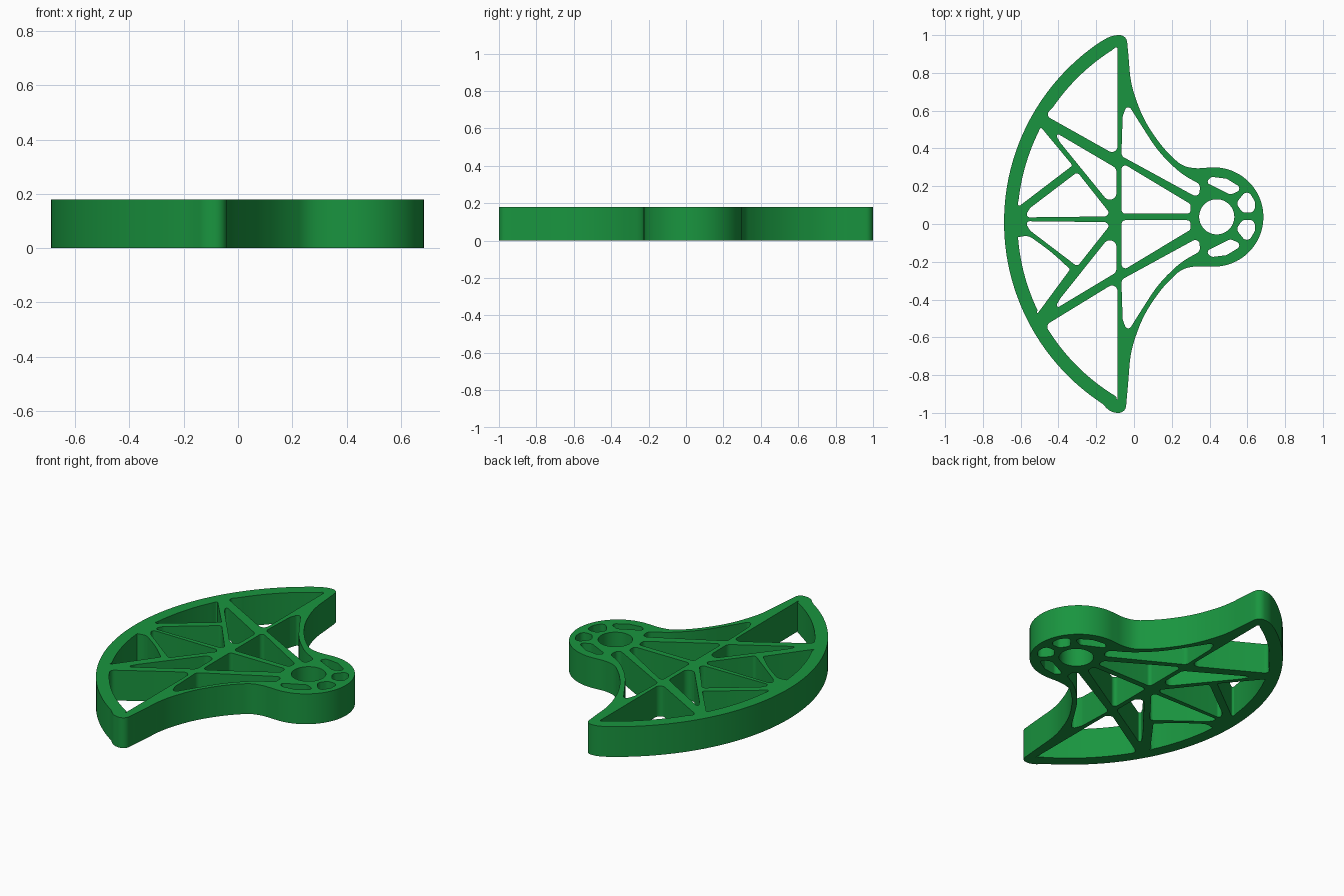
import bpy, math
from mathutils import Vector

if "Cube" in bpy.data.objects:
    bpy.data.objects.remove(bpy.data.objects["Cube"])

HEIGHT = 0.18
RIM_X, RIM_Y = 0.46, 0.01  # centre of the big outer arc
R_OUT, R_IN = 1.148, 1.077
SOFT = 9                   # radius so large that the corner becomes a flowing curve


def rim(r, y0, y1, n=24):
    """Points along the big arc between two heights."""
    a0, a1 = (math.asin((y - RIM_Y) / r) for y in (y0, y1))
    angs = [a0 + (a1 - a0) * i / n for i in range(n + 1)]
    return [(RIM_X - r * math.cos(a), RIM_Y + r * math.sin(a), 0) for a in angs]


def circle(cx, cy, r, a0, a1, n):
    angs = [math.radians(a0 + (a1 - a0) * i / n) for i in range(n + 1)]
    return [(cx + r * math.cos(a), cy + r * math.sin(a), 0) for a in angs]


def with_radius(points, r):
    return [(x, y, r) for x, y in points]


def flip(points, shift, scale=1):
    """Mirror points to the lower half."""
    return [(x, shift - scale * y) for x, y in points]


def rounded(corners, n=8):
    """Polygon of (x, y, fillet radius) corners, each rounded with a tangent arc."""
    out = []
    for i, (x, y, r) in enumerate(corners):
        p = Vector((x, y))
        u = Vector(corners[i - 1][:2]) - p
        v = Vector(corners[(i + 1) % len(corners)][:2]) - p
        lim = 0.49 * min(u.length, v.length)
        u.normalize()
        v.normalize()
        half = u.angle(v) / 2
        if r == 0 or half > 1.565:
            out.append(p)
            continue
        t = min(r / math.tan(half), lim)
        c = p + (u + v).normalized() * (t / math.cos(half))
        s, e = p + u * t - c, p + v * t - c
        a = math.atan2(s.y, s.x)
        d = (math.atan2(e.y, e.x) - a + math.pi) % (2 * math.pi) - math.pi
        for k in range(n + 1):
            b = a + d * k / n
            out.append(c + s.length * Vector((math.cos(b), math.sin(b))))
    return out


loops = []


def pocket(corners, r, curve=(), arc=None):
    """Pocket from filleted corners, an optional flowing side and an optional rim side."""
    loops.append(with_radius(corners, r) + with_radius(curve, SOFT)
                 + (rim(R_IN, *arc) if arc else []))


def pocket_pair(corners, r, shift, scale=1, curve=(), arc=None):
    pocket(corners, r, curve, arc)
    low_arc = [shift - scale * y for y in arc] if arc else None
    pocket(flip(corners, shift, scale), r, flip(curve, shift, scale), low_arc)


# Outer silhouette: rim, upper tip, concave side, hub, mirrored side, lower tip
side = [(-0.03, 0.90), (-0.018, 0.74), (0.05, 0.55), (0.155, 0.40), (0.25, 0.31), (0.32, 0.293)]
loops.append(
    rim(R_OUT, -0.95, 0.965, 64)
    + with_radius([(-0.115, 1), (-0.04, 1)] + side, SOFT)
    + circle(0.422, 0.037, 0.263, 93, -93, 48)
    + with_radius(flip(side, 0.07)[::-1] + [(-0.045, -1), (-0.12, -1)], SOFT))

# Long pockets behind the rim
pocket_pair([(-0.087, 0.945), (-0.087, 0.36), (-0.47, 0.575)], 0.03, 0.09, 1.09, arc=(0.62, 0.92))
# Rim pockets between the diagonal struts, the lower one bowed
pocket([(-0.495, 0.515), (-0.325, 0.31), (-0.62, 0.085)], 0.01, arc=(0.13, 0.49))
pocket([(-0.515, -0.48), (-0.338, -0.24)], 0.01, [(-0.44, -0.145), (-0.56, -0.06)], (-0.07, -0.455))
# Narrow triangles beside the vertical spar
pocket_pair([(-0.425, 0.49), (-0.093, 0.295), (-0.093, 0.065), (-0.39, 0.43)], 0.035, 0.045, 1.02)
# Triangles on the centre spar
pocket_pair([(-0.30, 0.275), (-0.13, 0.06), (-0.15, 0.04), (-0.58, 0.035), (-0.55, 0.085)], 0.018, 0.05)
# Centre triangles pointing at the hub
pocket_pair([(-0.066, 0.325), (-0.066, 0.055), (0.30, 0.055), (0.30, 0.105)], 0.02, 0.075)
# Pockets along the concave sides
pocket_pair([(-0.035, 0.64), (-0.06, 0.57), (-0.067, 0.36), (0.345, 0.135), (0.35, 0.21)], 0.03, 0.065,
            curve=[(0.25, 0.265), (0.13, 0.38), (0.04, 0.52)])
# Hub: shaft hole and two pairs of lightening holes
loops.append(circle(0.438, 0.038, 0.093, 0, 354, 59))
pocket_pair([(0.38, 0.22), (0.41, 0.25), (0.49, 0.24), (0.58, 0.185), (0.51, 0.155)], 0.025, 0.075)
pocket_pair([(0.60, 0.185), (0.64, 0.12), (0.64, 0.06), (0.575, 0.06), (0.54, 0.11)], 0.03, 0.082)

# Filled flat curve with holes, extruded to the plate thickness
curve = bpy.data.curves.new("fan_plate", 'CURVE')
curve.dimensions = '2D'
curve.fill_mode = 'BOTH'
curve.extrude = HEIGHT / 2
for loop in loops:
    pts = rounded(loop)
    pts = [p for i, p in enumerate(pts) if (p - pts[i - 1]).length > 1e-4]
    spline = curve.splines.new('POLY')
    spline.points.add(len(pts) - 1)
    for sp, p in zip(spline.points, pts):
        sp.co = (p.x, p.y, 0, 1)
    spline.use_cyclic_u = True
plate = bpy.data.objects.new("fan_plate", curve)
plate.location.z = HEIGHT / 2
bpy.context.collection.objects.link(plate)
plate.select_set(True)
bpy.context.view_layer.objects.active = plate
bpy.ops.object.convert(target='MESH')

# Weld caps to walls, then smooth the walls only
plate = bpy.context.object
bpy.ops.object.mode_set(mode='EDIT')
bpy.ops.mesh.select_all(action='SELECT')
bpy.ops.mesh.remove_doubles(threshold=0.00005)
bpy.ops.mesh.normals_make_consistent(inside=False)
bpy.ops.object.mode_set(mode='OBJECT')
bpy.ops.object.shade_smooth_by_angle(angle=math.radians(35))

green = bpy.data.materials.new("green")
green.diffuse_color = (0.01, 0.3, 0.05, 1)
green.use_nodes = True
green.node_tree.nodes["Principled BSDF"].inputs["Base Color"].default_value = green.diffuse_color
plate.data.materials.clear()
plate.data.materials.append(green)
